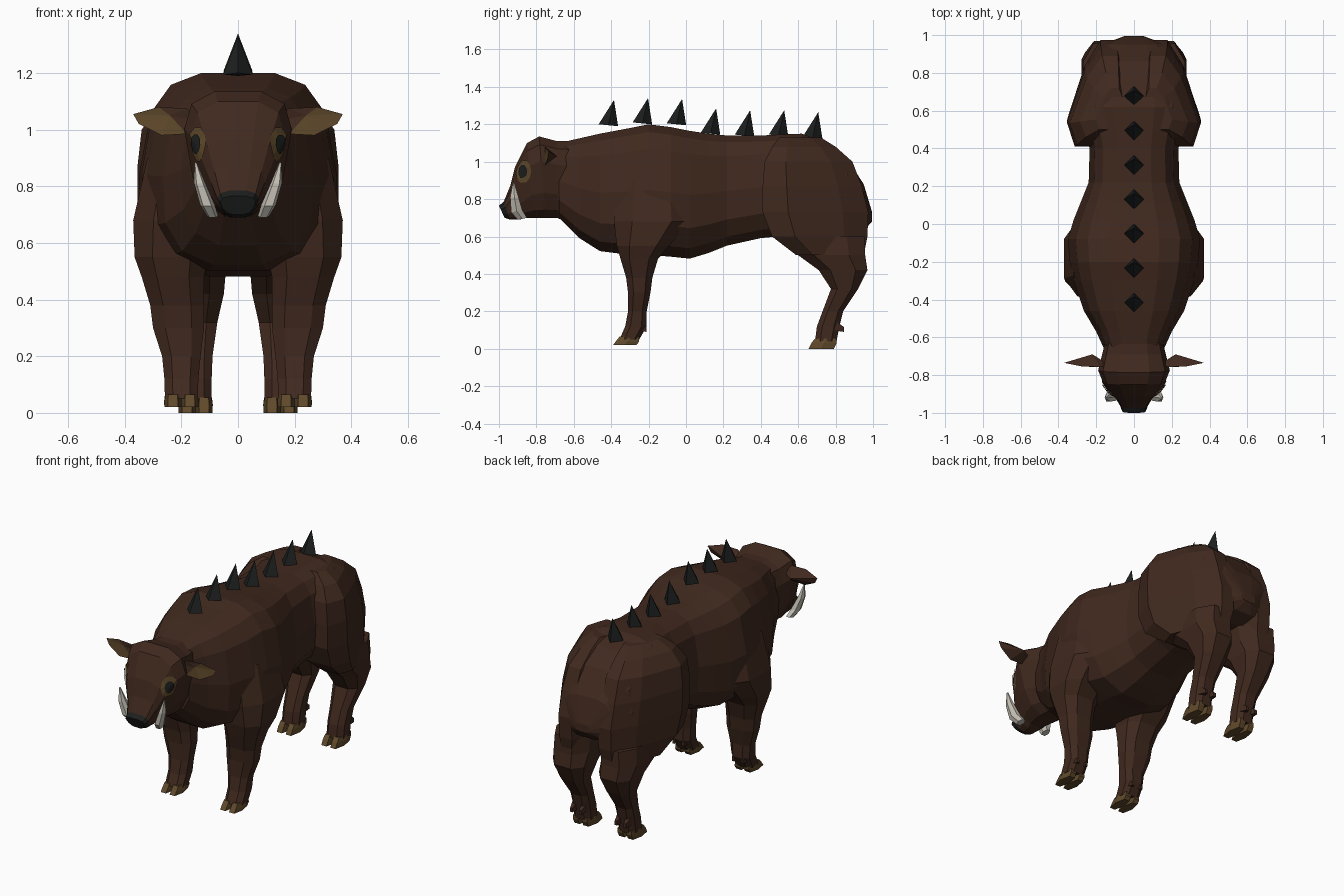
import bpy, bmesh
from math import sin, cos, pi, copysign
from mathutils import Vector

cube = bpy.data.objects.get("Cube")
if cube:
    bpy.data.objects.remove(cube)


def material(name, rgb):
    m = bpy.data.materials.new(name)
    m.use_nodes = True
    m.diffuse_color = (*rgb, 1)
    m.node_tree.nodes["Principled BSDF"].inputs["Base Color"].default_value = (*rgb, 1)
    return m


HIDE = material("brown hide", (0.051, 0.022, 0.013))
TAN = material("tan horn", (0.115, 0.067, 0.024))
BLACK = material("black", (0.012, 0.013, 0.013))
IVORY = material("ivory", (0.58, 0.55, 0.48))


def finish(name, bm, *mats):
    """Turn a bmesh into a flat shaded object."""
    bmesh.ops.recalc_face_normals(bm, faces=bm.faces)
    mesh = bpy.data.meshes.new(name)
    bm.to_mesh(mesh)
    bm.free()
    for m in mats:
        mesh.materials.append(m)
    obj = bpy.data.objects.new(name, mesh)
    bpy.context.collection.objects.link(obj)
    return obj


def power(v, e):
    return copysign(abs(v) ** e, v)


def loft(rings, sides=8, e=0.8, sag=0.0, skew=0.0, low=None):
    """Skin rounded sections; ring = (y, z of one edge, y, z of the other, x centre, half width).
    Sag narrows the first edge, skew moves it sideways, low is the roundness of the second half."""
    bm = bmesh.new()
    angles = [(k + 0.5) * 2 * pi / sides for k in range(sides)]
    high = max(map(cos, angles)) ** e
    wide = max(map(sin, angles)) ** e
    loops = []
    for ay, az, by, bz, xc, hw in rings:
        loop = []
        for a in angles:
            p = low if low and cos(a) < 0 else e
            c = power(cos(a), p) / high
            x = xc + hw * (power(sin(a), p) / wide * (1 - sag * c) + skew * c)
            loop.append(bm.verts.new((x, (ay + by) / 2 + (ay - by) / 2 * c,
                                      (az + bz) / 2 + (az - bz) / 2 * c)))
        loops.append(loop)
    for p, q in zip(loops, loops[1:]):
        for k in range(sides):
            j = (k + 1) % sides
            bm.faces.new((p[k], p[j], q[j], q[k]))
    bm.faces.new(loops[0])
    bm.faces.new(loops[-1])
    return bm


# Body: y, top, bottom, half width
body = [(-.68, 1.10, .70, .15), (-.57, 1.125, .59, .2), (-.46, 1.15, .52, .265),
        (-.3, 1.18, .5, .32), (-.2, 1.2, .5, .34), (-.08, 1.185, .49, .35),
        (.02, 1.165, .48, .32), (.12, 1.15, .51, .28), (.22, 1.14, .55, .24),
        (.4, 1.14, .59, .235), (.5, 1.145, .6, .26), (.62, 1.15, .6, .29),
        (.75, 1.1, .6, .28), (.86, 1.02, .6, .24), (.95, .88, .63, .17), (.995, .73, .68, .05)]
finish("body", loft([(y, t, y, b, 0, w) for y, t, b, w in body], 14, .57, .1, low=.8), HIDE)

# Head with dark snout
head_rings = [(-.62, 1.11, -.62, .67, 0, .14), (-.69, 1.11, -.69, .70, 0, .155),
              (-.785, 1.135, -.75, .70, 0, .175), (-.85, 1.1, -.81, .70, 0, .152),
              (-.915, .97, -.86, .70, 0, .115), (-.94, .87, -.89, .69, 0, .088),
              (-.975, .785, -.94, .69, 0, .067), (-1.0, .765, -.97, .70, 0, .058)]
bm = loft(head_rings, 12, .72, -.22)
for f in bm.faces:
    spot = f.calc_center_median()
    f.material_index = int(spot.y < -.95 and spot.z < .79)
head = finish("head", bm, HIDE, BLACK)


def plate(name, spot, ru, rv, lift, mat):
    """Thin oval patch that follows the head."""
    _, c, n, _ = head.closest_point_on_mesh(spot)
    u = n.cross(Vector((0, 0, 1))).normalized()
    v = n.cross(u)
    bm = bmesh.new()
    hub = bm.verts.new(c + n * lift)
    rim = []
    for k in range(10):
        a = k * pi / 5
        hit = head.closest_point_on_mesh(c + u * ru * cos(a) + v * rv * sin(a))[1]
        rim.append(bm.verts.new(hit + n * lift))
    for k in range(10):
        bm.faces.new((hub, rim[k], rim[(k + 1) % 10]))
    obj = finish(name, bm, mat)
    if obj.data.polygons[0].normal.dot(n) < 0:
        obj.data.flip_normals()


def ear(name, s):
    """Leaf shaped ear with a tan inner face below a brown rim."""
    outline = [(.13, 1.03), (.18, 1.075), (.28, 1.08), (.37, 1.055), (.35, 1.02),
               (.27, .98), (.18, .985)]
    bm = bmesh.new()
    rim = [bm.verts.new((s * x, -.765 + .2 * abs(x - .22), z)) for x, z in outline]
    inner = bm.verts.new((s * .24, -.755, 1.05))
    outer = bm.verts.new((s * .22, -.69, 1.03))
    for k in range(len(rim)):
        pair = (rim[k], rim[(k + 1) % len(rim)])
        f = bm.faces.new((*pair, inner))
        spot = f.calc_center_median()
        f.material_index = int(spot.z < 1.063 and abs(spot.x) > .2)
        bm.faces.new((*pair, outer))
    finish(name, bm, HIDE, TAN)


# Limbs: front y, back y, height, x centre, half width
front_leg = [(-.36, 0, .9, .2, .12), (-.385, .02, .68, .222, .148), (-.37, -.09, .55, .235, .13),
             (-.35, -.15, .48, .23, .11), (-.32, -.18, .38, .215, .095),
             (-.31, -.19, .3, .21, .09), (-.31, -.21, .2, .2, .068),
             (-.325, -.21, .12, .2, .06), (-.355, -.25, .05, .2, .058)]
haunch = [(.5, .72, 1.13, .12, .06), (.46, .8, 1.08, .15, .1), (.42, .89, 1.0, .17, .125),
          (.41, .94, .87, .178, .13), (.41, .975, .73, .178, .13), (.46, .97, .6, .175, .125),
          (.59, .95, .5, .17, .095)]
hind_leg = [(.56, .955, .6, .155, .115), (.6, .958, .5, .16, .117), (.71, .97, .42, .155, .105),
            (.775, .92, .32, .155, .082), (.73, .84, .2, .15, .06), (.7, .82, .12, .15, .057),
            (.69, .805, .04, .15, .057)]

for side, s in (("left", 1), ("right", -1)):
    def limb(name, rows, sag=0, skew=0):
        rings = [(f, z, b, z, s * x, w) for f, b, z, x, w in rows]
        finish(f"{side}_{name}", loft(rings, 8, .75, sag, s * skew), HIDE)

    limb("haunch", haunch, -.35, .35)
    for part, rows, ground in (("front", front_leg, .02), ("hind", hind_leg, 0)):
        limb(f"{part}_leg", rows)
        f, b, z, x, w = rows[-1]
        # Cloven hoof and dew claws
        for toe, t in (("outer", 1), ("inner", -1)):
            tx = s * (x + t * .03)
            finish(f"{side}_{part}_{toe}_hoof",
                   loft([(f, z + .015, b, z + .015, tx, .028), (f - .02, z - .01, b, z - .01, tx, .031),
                         (f - .035, ground, b - .015, ground, tx, .03)], 6), TAN)
            finish(f"{side}_{part}_{toe}_dew_claw",
                   loft([(b - .03, .17, b - .03, .1, tx, .024),
                         (b + .04, .115, b + .04, .09, tx, .008)], 4), HIDE)

    ear(f"{side}_ear", s)
    # Eye patch and eye
    spot = Vector((s * .17, -.89, .95))
    plate(f"{side}_eye_patch", spot, .052, .065, .006, TAN)
    plate(f"{side}_eye", spot, .03, .037, .012, BLACK)
    # Tusk, curving up and outward
    finish(f"{side}_tusk",
           loft([(-.90, .69, -.85, .70, s * .09, .02), (-.935, .73, -.875, .74, s * .108, .026),
                 (-.94, .81, -.895, .81, s * .135, .02), (-.926, .885, -.918, .885, s * .15, .004)],
                6), IVORY)

# Row of spikes along the spine
for i, z in enumerate((1.195, 1.205, 1.2, 1.15, 1.14, 1.14, 1.13)):
    y = -.415 + i * .182
    bm = bmesh.new()
    bmesh.ops.create_cone(bm, cap_ends=True, segments=4, radius1=.052, radius2=0, depth=.135)
    for v in bm.verts:
        lean = .03 if v.co.z > 0 else 0
        v.co += Vector((0, y + lean, z + .0675 - .1 * v.co.y))
    finish(f"spine_spike_{i + 1}", bm, BLACK)
